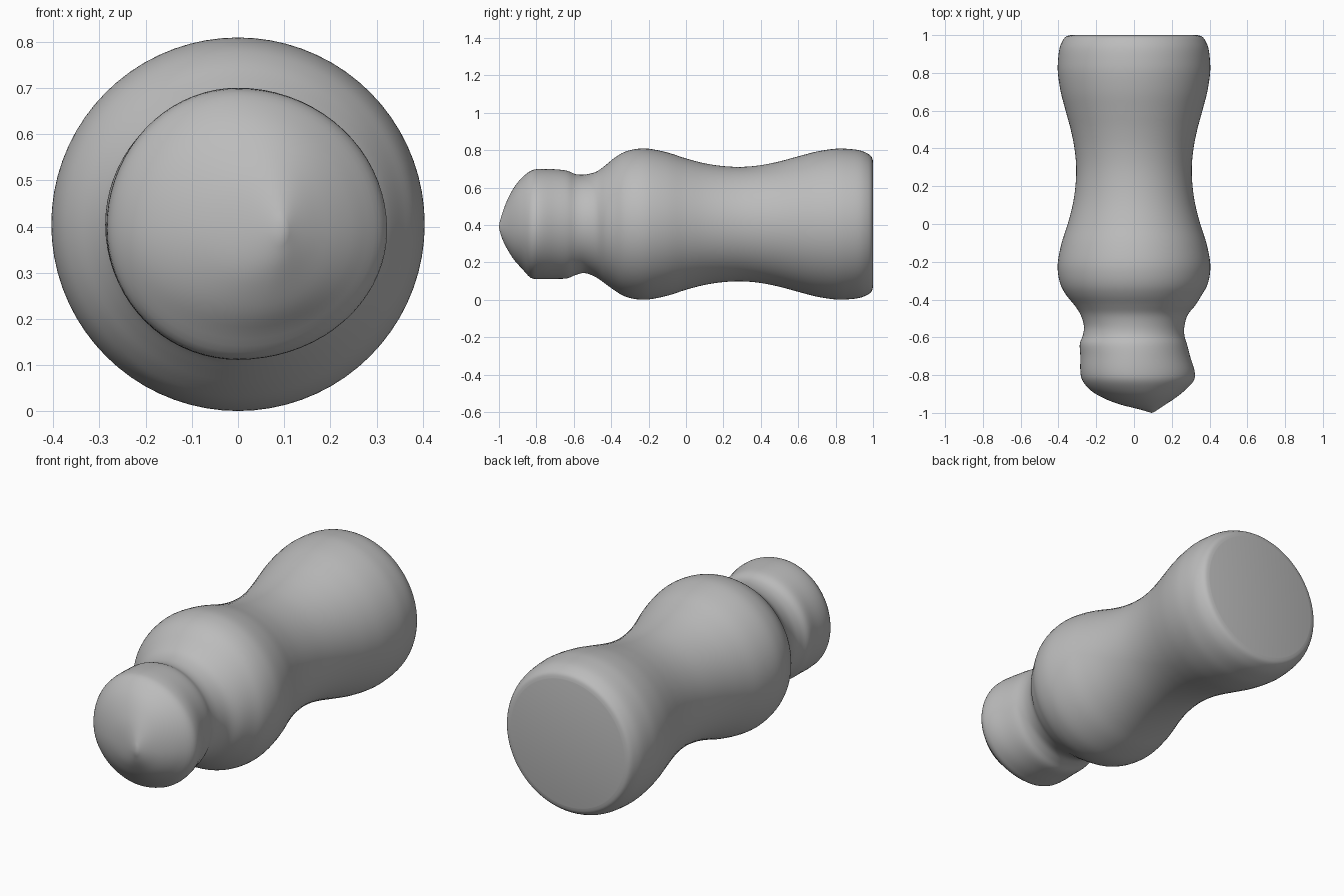
import bpy, bmesh, math
from mathutils import Vector

cube = bpy.data.objects.get("Cube")
if cube:
    bpy.data.objects.remove(cube)

SEGMENTS = 72
STEPS = 4
AXIS_Z = 0.405

grey = bpy.data.materials.new("plain grey")
grey.use_nodes = True
grey.diffuse_color = (0.5, 0.5, 0.5, 1)
grey.node_tree.nodes["Principled BSDF"].inputs["Base Color"].default_value = (0.5, 0.5, 0.5, 1)

# Round waisted body: (y, radius) from the flat back to the shoulder
body = [(1.0, 0.335), (0.992, 0.36), (0.97, 0.378), (0.93, 0.394), (0.87, 0.402),
        (0.8, 0.403), (0.7, 0.388), (0.6, 0.362), (0.5, 0.335), (0.4, 0.315),
        (0.3, 0.306), (0.2, 0.31), (0.1, 0.325), (0.0, 0.351), (-0.1, 0.383),
        (-0.2, 0.403), (-0.27, 0.401), (-0.33, 0.385), (-0.38, 0.356)]

# Neck and lopsided head: (y, x min, x max, z min, z max, ridge x, ridge z)
head = [(-0.43, -0.315, 0.325, 0.085, 0.72, 0, 0.405),
        (-0.48, -0.283, 0.285, 0.12, 0.685, 0, 0.405),
        (-0.54, -0.265, 0.267, 0.143, 0.67, 0, 0.405),
        (-0.59, -0.271, 0.267, 0.133, 0.672, 0, 0.405),
        (-0.635, -0.287, 0.28, 0.115, 0.69, 0, 0.405),
        (-0.70, -0.284, 0.297, 0.112, 0.698, 0, 0.40),
        (-0.78, -0.284, 0.321, 0.112, 0.70, 0, 0.395),
        (-0.83, -0.272, 0.316, 0.118, 0.69, 0.005, 0.39),
        (-0.88, -0.23, 0.27, 0.17, 0.65, 0.02, 0.39),
        (-0.92, -0.165, 0.22, 0.215, 0.60, 0.04, 0.39),
        (-0.955, -0.075, 0.168, 0.27, 0.535, 0.06, 0.39),
        (-0.98, 0.025, 0.13, 0.32, 0.47, 0.08, 0.39),
        (-0.995, 0.075, 0.108, 0.365, 0.42, 0.092, 0.39)]

sections = [Vector((y, -r, r, AXIS_Z - r, AXIS_Z + r, 0, AXIS_Z)) for y, r in body]
sections += [Vector(s) for s in head]


def smooth(keys):
    """Catmull-Rom curve through all cross-sections."""
    out = []
    for i in range(len(keys) - 1):
        a, b, c, d = keys[max(i - 1, 0)], keys[i], keys[i + 1], keys[min(i + 2, len(keys) - 1)]
        for k in range(STEPS):
            t = k / STEPS
            out.append(0.5 * (2 * b + (c - a) * t + (2 * a - 5 * b + 4 * c - d) * t * t
                              + (3 * b - a - 3 * c + d) * t ** 3))
    return out + [keys[-1]]


def ring(bm, s):
    """Four quarter ellipses meeting at the ridge lines."""
    y, x0, x1, z0, z1, cx, cz = s
    verts = []
    for i in range(SEGMENTS):
        a = 2 * math.pi * i / SEGMENTS
        c, n = math.cos(a), math.sin(a)
        x = cx + c * ((x1 - cx) if c > 0 else (cx - x0))
        z = cz + n * ((z1 - cz) if n > 0 else (cz - z0))
        verts.append(bm.verts.new((x, y, z)))
    return verts


# Loft the skin, close the flat back and the rounded tip
bm = bmesh.new()
rings = [ring(bm, s) for s in smooth(sections)]
for a, b in zip(rings, rings[1:]):
    for i in range(SEGMENTS):
        j = (i + 1) % SEGMENTS
        bm.faces.new((a[i], a[j], b[j], b[i]))
bm.faces.new(rings[0])
tip = bm.verts.new((0.094, -1.0, 0.39))
for i in range(SEGMENTS):
    bm.faces.new((rings[-1][i], rings[-1][(i + 1) % SEGMENTS], tip))
bmesh.ops.recalc_face_normals(bm, faces=bm.faces)
mesh = bpy.data.meshes.new("waisted_body")
bm.to_mesh(mesh)
bm.free()
mesh.materials.append(grey)
obj = bpy.data.objects.new("waisted_body", mesh)
bpy.context.collection.objects.link(obj)

bpy.context.view_layer.objects.active = obj
obj.select_set(True)
bpy.ops.object.shade_smooth_by_angle(angle=math.radians(40))
